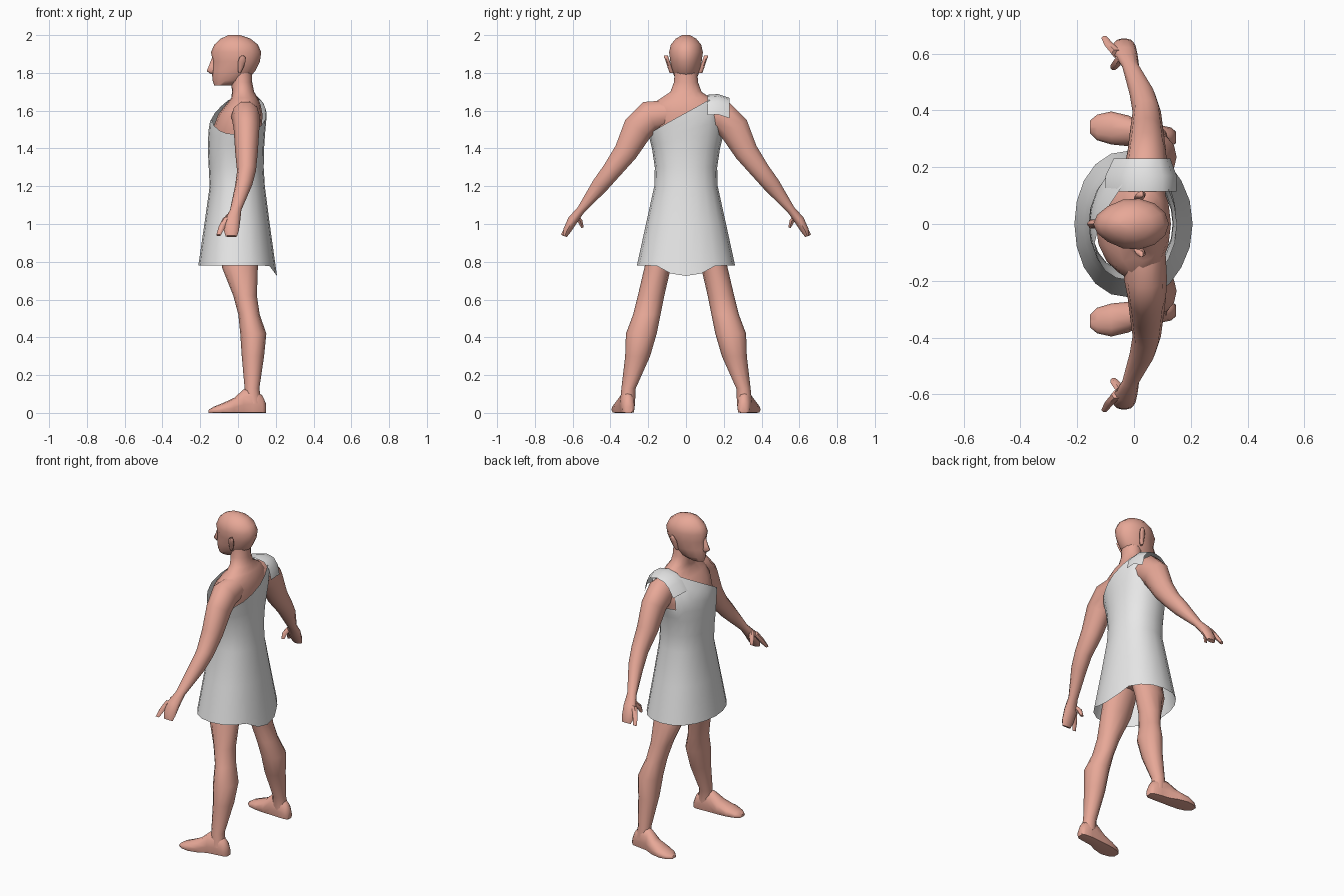
import bpy, bmesh, math
from mathutils import Vector as V


def material(name, rgb):
    m = bpy.data.materials.new(name)
    m.diffuse_color = (*rgb, 1)
    return m


SKIN = material("skin", (0.80, 0.39, 0.31))
CLOTH = material("white_cloth", (0.8, 0.8, 0.8))


def grid(name, rows, mat, closed=True, caps=True, mirror=False, angle=55):
    """Skin a list of point rows into one smooth shaded object."""
    bm = bmesh.new()
    vs = [[bm.verts.new(p) for p in r] for r in rows]
    n = len(rows[0])
    for a, b in zip(vs, vs[1:]):
        for i in range(n if closed else n - 1):
            j = (i + 1) % n
            bm.faces.new((a[i], a[j], b[j], b[i]))
    if caps:
        bm.faces.new(vs[0])
        bm.faces.new(vs[-1])
    bmesh.ops.recalc_face_normals(bm, faces=bm.faces)
    me = bpy.data.meshes.new(name)
    bm.to_mesh(me)
    bm.free()
    me.materials.append(mat)
    ob = bpy.data.objects.new(name, me)
    bpy.context.collection.objects.link(ob)
    bpy.ops.object.select_all(action='DESELECT')
    bpy.context.view_layer.objects.active = ob
    ob.select_set(True)
    bpy.ops.object.shade_smooth_by_angle(angle=math.radians(angle))
    if mirror:
        m = ob.modifiers.new("mirror", 'MIRROR')
        m.use_axis = (False, True, False)
    return ob


def ring(c, u, v, n):
    c, u, v = V(c), V(u), V(v)
    return [c + u * math.cos(t) + v * math.sin(t)
            for t in (2 * math.pi * i / n for i in range(n))]


def level(z, x0, x1, y0, y1, n=12):
    """Horizontal ellipse given by its extents."""
    return ring(((x0 + x1) / 2, (y0 + y1) / 2, z), ((x1 - x0) / 2, 0, 0), (0, (y1 - y0) / 2, 0), n)


def tube(name, pts, n=10):
    """Limb along a path in the yz direction: (x, y, z, radius in x, radius across)."""
    rows = []
    for i, (x, y, z, rx, rp) in enumerate(pts):
        a, b = pts[max(i - 1, 0)], pts[min(i + 1, len(pts) - 1)]
        d = V((0, b[1] - a[1], b[2] - a[2])).normalized()
        rows.append(ring((x, y, z), (rx, 0, 0), V((0, -d.z, d.y)) * rp, n))
    return grid(name, rows, SKIN, mirror=True)


# Head: narrower towards the face
rows = [level(z, a, b, -w, w, 14) for z, a, b, w in [
    (1.732, -0.125, -0.03, 0.032), (1.76, -0.135, 0.045, 0.056), (1.81, -0.138, 0.092, 0.075),
    (1.86, -0.133, 0.116, 0.085), (1.91, -0.143, 0.123, 0.092), (1.95, -0.125, 0.105, 0.082),
    (1.982, -0.09, 0.065, 0.055), (2.0, -0.05, 0.01, 0.02)]]
for r in rows:
    for p in r:
        p.y *= 1 - max(0, -0.01 - p.x) * 1.6
grid("head", rows, SKIN)

# Nose
grid("nose", [level(z, a, -0.12, -w, w, 6) for z, a, w in [
    (1.795, -0.146, 0.012), (1.81, -0.166, 0.019), (1.835, -0.155, 0.014), (1.88, -0.138, 0.008)]], SKIN)

# Ears
grid("ears", [ring((x, y, z), (r, 0.004, 0), (-0.003, 0.011, 0), 8) for x, y, z, r in [
    (0.008, 0.076, 1.80, 0.006), (0.014, 0.085, 1.825, 0.014), (0.02, 0.096, 1.86, 0.02),
    (0.024, 0.104, 1.882, 0.016), (0.026, 0.106, 1.892, 0.006)]], SKIN, mirror=True)

# Torso, shoulders and neck
grid("torso", [level(z, a, b, -w, w, 16) for z, a, b, w in [
    (0.9, -0.10, 0.10, 0.14), (1.2, -0.12, 0.11, 0.14), (1.4, -0.135, 0.115, 0.16),
    (1.5, -0.135, 0.125, 0.185), (1.58, -0.105, 0.13, 0.20), (1.63, -0.065, 0.12, 0.185),
    (1.668, -0.035, 0.105, 0.13), (1.70, -0.032, 0.085, 0.082), (1.75, -0.035, 0.075, 0.064),
    (1.80, -0.04, 0.075, 0.06)]], SKIN)

# Arms with mitten hands
tube("arms", [(0.04, 0.08, 1.585, 0.07, 0.075), (0.04, 0.19, 1.57, 0.076, 0.088),
              (0.045, 0.255, 1.505, 0.068, 0.085), (0.045, 0.32, 1.38, 0.06, 0.066),
              (0.045, 0.395, 1.28, 0.05, 0.053), (0.03, 0.455, 1.205, 0.045, 0.047),
              (-0.012, 0.556, 1.075, 0.03, 0.023), (-0.03, 0.60, 1.02, 0.042, 0.028),
              (-0.035, 0.63, 0.965, 0.04, 0.022), (-0.035, 0.642, 0.935, 0.03, 0.012)])
tube("index_fingers", [(-0.06, 0.60, 1.03, 0.02, 0.018), (-0.085, 0.628, 0.985, 0.018, 0.014),
                       (-0.103, 0.655, 0.94, 0.012, 0.009)], 6)
tube("thumbs", [(-0.045, 0.585, 1.045, 0.02, 0.016), (-0.065, 0.56, 1.015, 0.017, 0.014),
                (-0.072, 0.548, 0.98, 0.01, 0.008)], 6)

# Legs
grid("legs", [level(*s) for s in [
    (0.98, -0.10, 0.11, 0.0, 0.17), (0.77, -0.085, 0.105, 0.08, 0.22),
    (0.62, -0.025, 0.10, 0.115, 0.255), (0.52, 0.002, 0.115, 0.135, 0.28),
    (0.42, 0.012, 0.15, 0.155, 0.318), (0.30, 0.02, 0.138, 0.19, 0.322),
    (0.13, 0.035, 0.113, 0.266, 0.342), (0.05, 0.035, 0.125, 0.27, 0.35)]], SKIN, mirror=True)

# Feet: flat soles
rows = [ring((x, y, h * 0.35), (0, w, 0), (0, 0, h * 0.65), 12) for x, y, w, h in [
    (0.148, 0.305, 0.02, 0.05), (0.13, 0.306, 0.034, 0.09), (0.08, 0.31, 0.04, 0.135),
    (0.03, 0.315, 0.042, 0.125), (-0.02, 0.328, 0.054, 0.08), (-0.08, 0.338, 0.058, 0.052),
    (-0.13, 0.34, 0.045, 0.032), (-0.155, 0.342, 0.022, 0.016)]]
for r in rows:
    for p in r:
        p.z = max(p.z, 0)
grid("feet", rows, SKIN, mirror=True)

# Tunic: flared skirt, diagonal neckline, armhole on the strap side
SHAPE = [(0.72, -0.215, 0.207, 0.268), (0.78, -0.21, 0.20, 0.26), (1.0, -0.178, 0.168, 0.212),
         (1.2, -0.15, 0.142, 0.168), (1.3, -0.155, 0.136, 0.165), (1.4, -0.16, 0.138, 0.18),
         (1.5, -0.156, 0.145, 0.205), (1.55, -0.147, 0.15, 0.212), (1.6, -0.115, 0.152, 0.212),
         (1.65, -0.07, 0.14, 0.205), (1.7, -0.05, 0.13, 0.2)]


def shape(z):
    for a, b in zip(SHAPE, SHAPE[1:]):
        if z <= b[0]:
            t = (z - a[0]) / (b[0] - a[0])
            return [p + (q - p) * t for p, q in zip(a[1:], b[1:])]


cols = []
for i in range(20):
    t = 2 * math.pi * i / 20
    c, s = math.cos(t), math.sin(t)
    top = 1.48 if s > 0.85 else min(1.48 + (s + 0.95) * 0.115, 1.66)
    hem = 0.78 - 0.055 * max(0, (c - 0.8) / 0.2)
    zs = [hem, 1.0, 1.2, 1.3, 1.4] + [1.4 + (top - 1.4) * k / 4 for k in range(1, 5)]
    col = []
    for z in zs:
        a, b, w = shape(z)
        q = abs(c) ** 0.85 * (1 if c > 0 else -1)
        col.append(V(((a + b) / 2 + (b - a) / 2 * q, w * s, z)))
    cols.append(col)
grid("tunic", list(zip(*cols)), CLOTH, caps=False)

# Shoulder strap
path = [(-0.10, 1.59), (-0.06, 1.645), (-0.02, 1.675), (0.04, 1.688), (0.10, 1.678), (0.135, 1.64), (0.15, 1.58)]
grid("shoulder_strap", [[V((x, 0.115, z - 0.004)), V((x, 0.17, z)), V((0.04 + (x - 0.04) * 0.8, 0.23, z - 0.02))]
                        for x, z in path], CLOTH, closed=False, caps=False)
